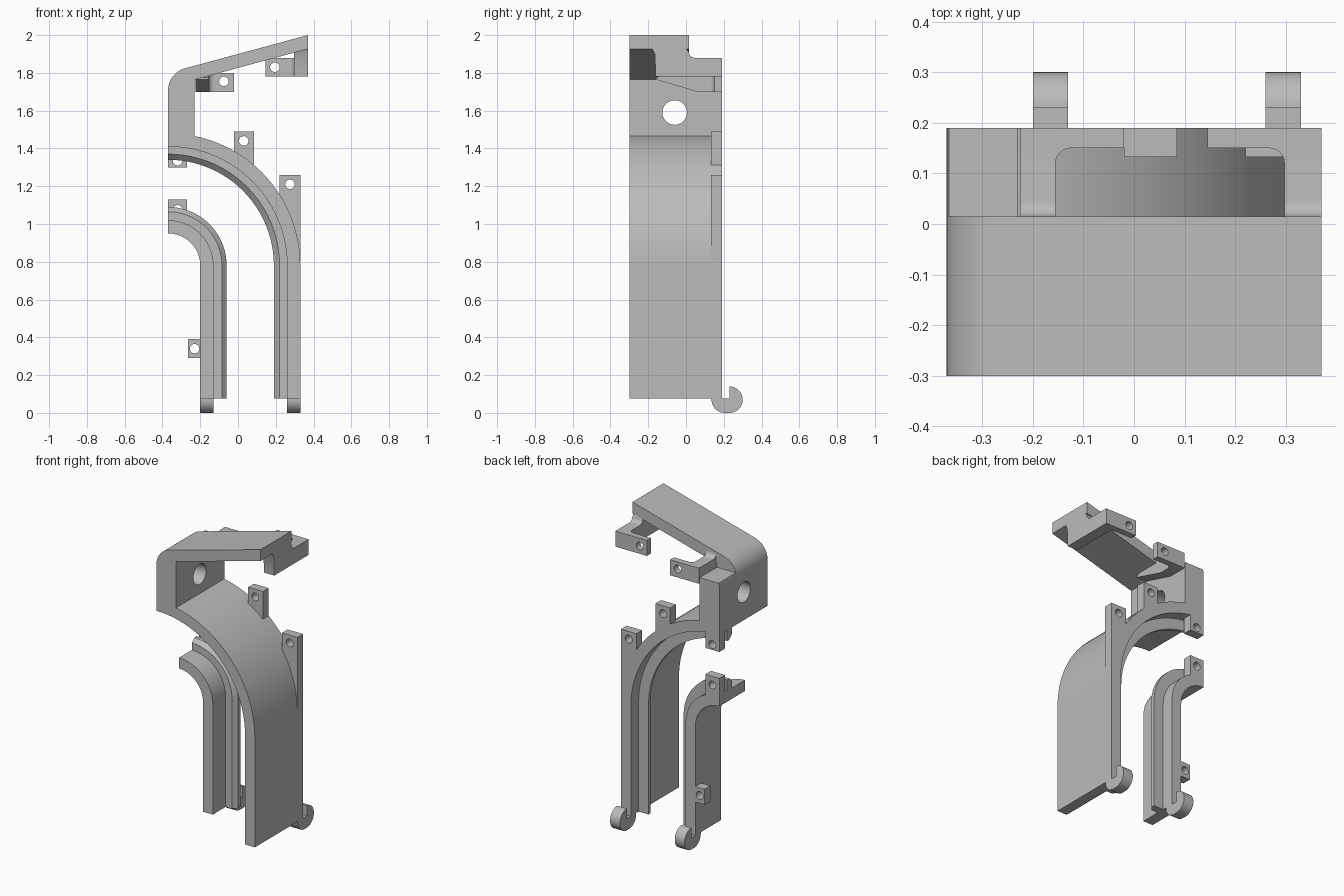
import bpy, bmesh
from math import sin, cos, radians, pi
from mathutils import Vector

cube = bpy.data.objects.get("Cube")
if cube:
    bpy.data.objects.remove(cube, do_unlink=True)

grey = bpy.data.materials.new("plain grey")
grey.use_nodes = True
grey.diffuse_color = (0.5, 0.5, 0.5, 1)
grey.node_tree.nodes["Principled BSDF"].inputs["Base Color"].default_value = (0.5, 0.5, 0.5, 1)

CX, CZ = -0.37, 0.78      # arch centre
FRONT, BACK = -0.30, 0.19
LEG = 0.075               # foot of the legs


def arc(cx, cy, r, start, end, n=10):
    angles = [radians(start + (end - start) * i / n) for i in range(n + 1)]
    return [(cx + r * cos(a), cy + r * sin(a)) for a in angles]


def finish(name, bm):
    bmesh.ops.recalc_face_normals(bm, faces=bm.faces[:])
    mesh = bpy.data.meshes.new(name)
    bm.to_mesh(mesh)
    bm.free()
    mesh.materials.append(grey)
    obj = bpy.data.objects.new(name, mesh)
    bpy.context.collection.objects.link(obj)
    return obj


def prism(name, pts, axis, a, b):
    """Extrude a 2D profile along an axis from a to b."""
    place = {"x": lambda p, d: (d, p[0], p[1]),
             "y": lambda p, d: (p[0], d, p[1]),
             "z": lambda p, d: (p[0], p[1], d)}[axis]
    bm = bmesh.new()
    face = bm.faces.new([bm.verts.new(place(p, a)) for p in pts])
    out = bmesh.ops.extrude_face_region(bm, geom=[face])
    verts = [v for v in out["geom"] if isinstance(v, bmesh.types.BMVert)]
    shift = Vector(place((0, 0), b - a))
    bmesh.ops.translate(bm, verts=verts, vec=shift)
    # the starting face stays in place and caps the near end
    return finish(name, bm)


def rect(x0, x1, z0, z1):
    return [(x0, z0), (x1, z0), (x1, z1), (x0, z1)]


def arch_sweep(name, section, n=24):
    """Sweep a (radius, y) section round the quarter arch and down the leg."""
    bm = bmesh.new()
    rings = []
    for i in range(n + 1):
        a = pi / 2 * (1 - i / n)
        rings.append([bm.verts.new((CX + r * cos(a), y, CZ + r * sin(a))) for r, y in section])
    rings.append([bm.verts.new((CX + r, y, LEG)) for r, y in section])
    m = len(section)
    for p, q in zip(rings, rings[1:]):
        for k in range(m):
            bm.faces.new((p[k], p[(k + 1) % m], q[(k + 1) % m], q[k]))
    bm.faces.new(rings[0])
    bm.faces.new(rings[-1])
    return finish(name, bm)


def drill(obj, pts, axis, a, b):
    cutter = prism("hole_cutter", pts, axis, a, b)
    cutter.hide_render = True
    mod = obj.modifiers.new("hole", "BOOLEAN")
    mod.operation, mod.solver, mod.object = "DIFFERENCE", "EXACT", cutter
    bpy.context.view_layer.objects.active = obj
    bpy.ops.object.modifier_apply(modifier=mod.name)
    bpy.data.objects.remove(cutter, do_unlink=True)


def circle(cx, cy, r, n=24):
    return arc(cx, cy, r, 0, 360, n)[:-1]


parts = []

# Arched shells, each with a chamfered seal lip near the back
parts.append(arch_sweep("outer_arch_shell", [
    (0.70, FRONT), (0.70, BACK), (0.63, BACK), (0.63, 0.11), (0.56, 0.11),
    (0.56, 0.09), (0.59, 0.06), (0.63, 0.06), (0.63, FRONT)]))
parts.append(arch_sweep("inner_arch_shell", [
    (0.17, -0.07), (0.24, -0.07), (0.24, 0.06), (0.285, 0.06), (0.31, 0.085),
    (0.31, 0.11), (0.24, 0.11), (0.24, BACK), (0.17, BACK)]))

# Upright wall bending into the sloped top plate
seat = arc(CX, CZ, 0.695, 78.4, 90, 6)
bracket = prism("upper_bracket", seat + arc(-0.25, 1.708, 0.12, 180, 105.2, 14)
                + [(0.37, 2.0), (0.37, 1.927), (-0.23, 1.764)], "y", FRONT, 0.015)
drill(bracket, circle(-0.06, 1.59, 0.065, 32), "x", -0.5, 0)
parts.append(bracket)

# Lower rear column behind the wall
parts.append(prism("rear_column", seat + arc(-0.25, 1.708, 0.12, 180, 164, 3)
                   + [(-0.23, 1.741)], "y", 0.015, BACK))

# Side arms under and behind the top plate, with filleted roots
parts.append(prism("right_rear_arm", [
    (-0.16, 1.765), (0.06, 1.70), (BACK, 1.70), (BACK, 1.80)]
    + arc(0.045, 1.83, 0.03, 270, 180, 6) + [(0, 1.83), (-0.16, 1.775)], "x", -0.225, -0.155))
parts.append(prism("left_rear_arm", [
    (-0.16, 1.78), (BACK, 1.78), (BACK, 1.88)]
    + arc(0.045, 1.91, 0.03, 270, 180, 6)
    + [(0, 1.93), (-0.18, 1.93), (-0.165, 1.90)], "x", 0.297, 0.37))

# Screw tabs on the arms, with a rounded inner corner
for name, root, tip, z0, z1, hole in (
        ("right_arm_tab", -0.155, -0.02, 1.70, 1.80, (-0.075, 1.755)),
        ("left_arm_tab", 0.297, 0.145, 1.78, 1.88, (0.195, 1.83))):
    s = 1 if tip > root else -1
    fillet = [(root + s * u, v) for u, v in arc(0.03, 0.12, 0.03, 90, 180, 6)]
    tab = prism(name, [(root, BACK), (tip, BACK), (tip, 0.15)] + fillet, "z", z0, z1)
    drill(tab, circle(*hole, 0.025), "y", 0, 0.4)
    parts.append(tab)

# Screw tabs on the shells
tabs = (
    ("outer_top_tab", rect(-0.02, 0.085, 1.31, 1.49), (0.03, 1.44)),
    ("outer_side_tab", [(0.22, 1.26), (0.33, 1.26), (0.33, 0.8), (0.27, 0.9), (0.22, 1.05)],
     (0.275, 1.21)),
    ("outer_hanging_tab", rect(CX, -0.27, 1.30, 1.43), (-0.32, 1.335)),
    ("inner_top_tab", rect(CX, -0.27, 0.98, 1.13), (-0.32, 1.075)),
    ("inner_side_tab", rect(-0.265, -0.18, 0.29, 0.39), (-0.23, 0.34)))
for name, outline, hole in tabs:
    tab = prism(name, outline, "y", 0.132, BACK)
    drill(tab, circle(*hole, 0.025), "y", 0, 0.4)
    parts.append(tab)

# Hooks at the feet
hook = ([(0.135, LEG)] + arc(0.205, 0.07, 0.07, 180, 270)
        + arc(0.23, 0.07, 0.07, 270, 450, 20) + [(0.23, LEG), (BACK, LEG)])
for name, x in (("inner_foot_hook", -0.20), ("outer_foot_hook", 0.26)):
    parts.append(prism(name, hook, "x", x, x + 0.07))

# Smooth curves, sharp corners
bpy.ops.object.select_all(action="DESELECT")
for obj in parts:
    obj.select_set(True)
bpy.context.view_layer.objects.active = parts[0]
bpy.ops.object.shade_smooth_by_angle(angle=radians(30))
